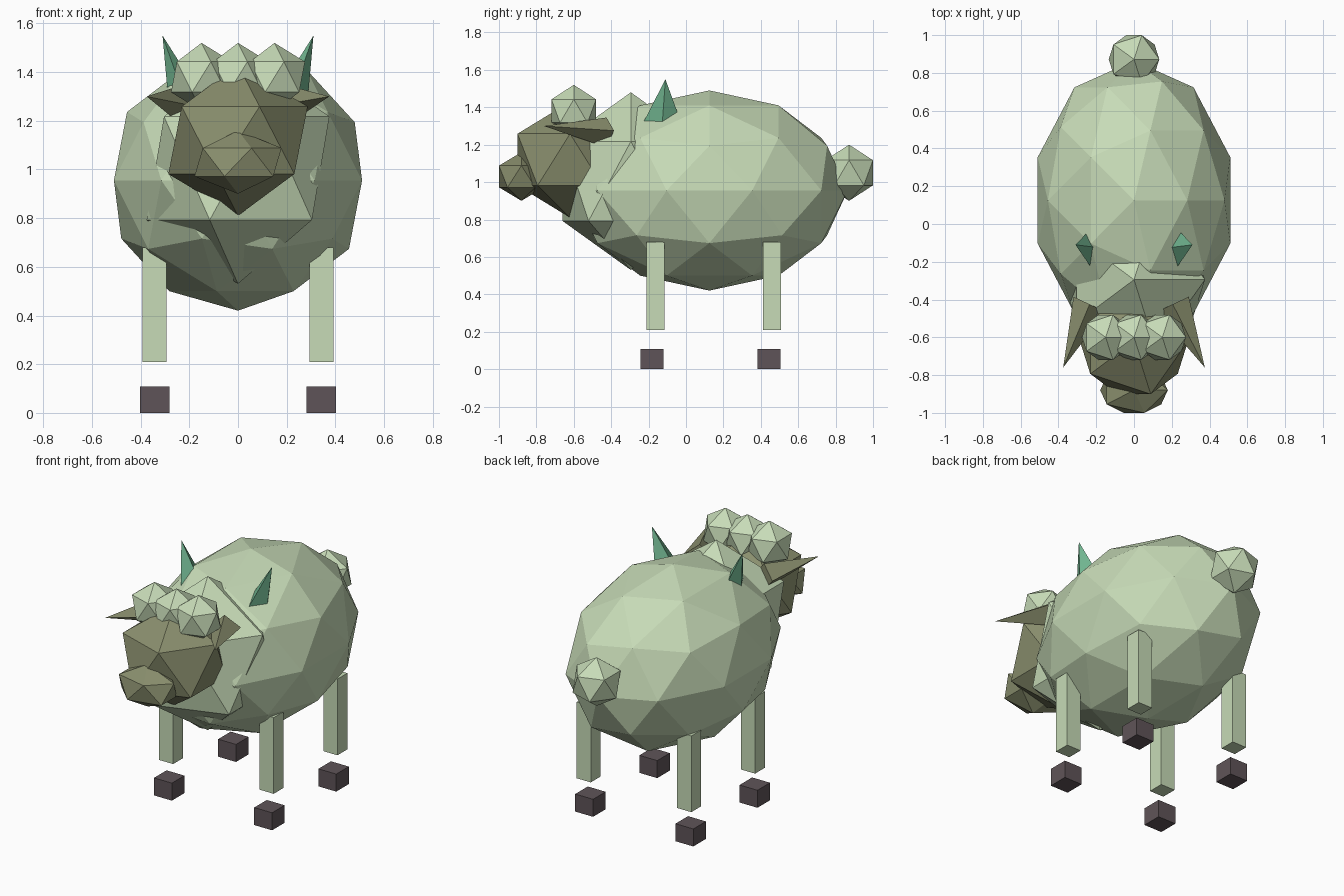
import bpy, bmesh, math
from mathutils import Vector

if "Cube" in bpy.data.objects:
    bpy.data.objects.remove(bpy.data.objects["Cube"])


def material(name, rgb):
    """Flat colour given as 0-255 sRGB, stored as linear."""
    lin = [((c / 255 + 0.055) / 1.055) ** 2.4 for c in rgb]
    m = bpy.data.materials.new(name)
    m.diffuse_color = (*lin, 1)
    m.use_nodes = True
    m.node_tree.nodes["Principled BSDF"].inputs["Base Color"].default_value = m.diffuse_color
    return m


wool = material("pale green wool", (199, 219, 183))
skin = material("olive skin", (138, 143, 110))
horn = material("green horn", (114, 182, 145))
hoof = material("dark hoof", (95, 84, 88))


def finish(name, bm, mat):
    bmesh.ops.recalc_face_normals(bm, faces=bm.faces[:])
    me = bpy.data.meshes.new(name)
    bm.to_mesh(me)
    bm.free()
    me.materials.append(mat)
    ob = bpy.data.objects.new(name, me)
    bpy.context.collection.objects.link(ob)
    return ob


def ball(name, loc, radii, mat, detail=1):
    bm = bmesh.new()
    bmesh.ops.create_icosphere(bm, subdivisions=detail, radius=1)
    bmesh.ops.scale(bm, vec=radii, verts=bm.verts[:])
    bmesh.ops.translate(bm, vec=loc, verts=bm.verts[:])
    return finish(name, bm, mat)


def box(name, loc, size, mat):
    bm = bmesh.new()
    bmesh.ops.create_cube(bm, size=1)
    bmesh.ops.scale(bm, vec=size, verts=bm.verts[:])
    bmesh.ops.translate(bm, vec=loc, verts=bm.verts[:])
    return finish(name, bm, mat)


def spike(name, base, tip, u, v, mat, sides=4):
    """Pyramid whose base ring is spanned by the vectors u and v."""
    bm = bmesh.new()
    base, u, v = Vector(base), Vector(u), Vector(v)
    ring = []
    for i in range(sides):
        a = 2 * math.pi * i / sides
        ring.append(bm.verts.new(base + u * math.cos(a) + v * math.sin(a)))
    top = bm.verts.new(tip)
    bm.faces.new(ring)
    for i in range(sides):
        bm.faces.new((ring[i], ring[(i + 1) % sides], top))
    return finish(name, bm, mat)


# Woolly body, neck ruff and tail
ball("body", (0, 0.125, 0.955), (0.536, 0.74, 0.535), wool, 2)
ball("neck_ruff", (0, -0.295, 1.005), (0.42, 0.43, 0.475), wool)
ball("tail", (0, 0.872, 1.05), (0.15, 0.15, 0.15), wool)

# Head and muzzle
ball("head", (0, -0.62, 1.12), (0.32, 0.33, 0.31), skin)
ball("muzzle", (0, -0.88, 1.03), (0.2, 0.141, 0.13), skin)

# Forehead curls
for i, x in enumerate((-0.15, 0, 0.15)):
    ball(f"forehead_curl_{i + 1}", (x, -0.6, 1.38), (0.14, 0.14, 0.14), wool)

for s, side in ((-1, "left"), (1, "right")):
    # Ears and horns
    ear_x = 0.205 if s > 0 else 0.235
    spike(f"{side}_ear", (s * ear_x, -0.425, 1.265), (s * 0.375, -0.76, 1.3),
          (s * 0.085, 0.04, 0.01), (0, 0, 0.08), skin)
    spike(f"{side}_horn", (s * 0.215, -0.13, 1.28), (s * 0.31, -0.11, 1.55),
          (s * 0.07, 0, -0.01), (0, 0.118, 0.0), horn)
    # Legs and separate hooves
    for end, leg_y, hoof_y in (("front", -0.163, -0.182), ("back", 0.459, 0.443)):
        box(f"{side}_{end}_leg", (s * 0.343, leg_y, 0.445), (0.097, 0.097, 0.47), wool)
        box(f"{side}_{end}_hoof", (s * 0.342, hoof_y, 0.054), (0.122, 0.122, 0.108), hoof)
